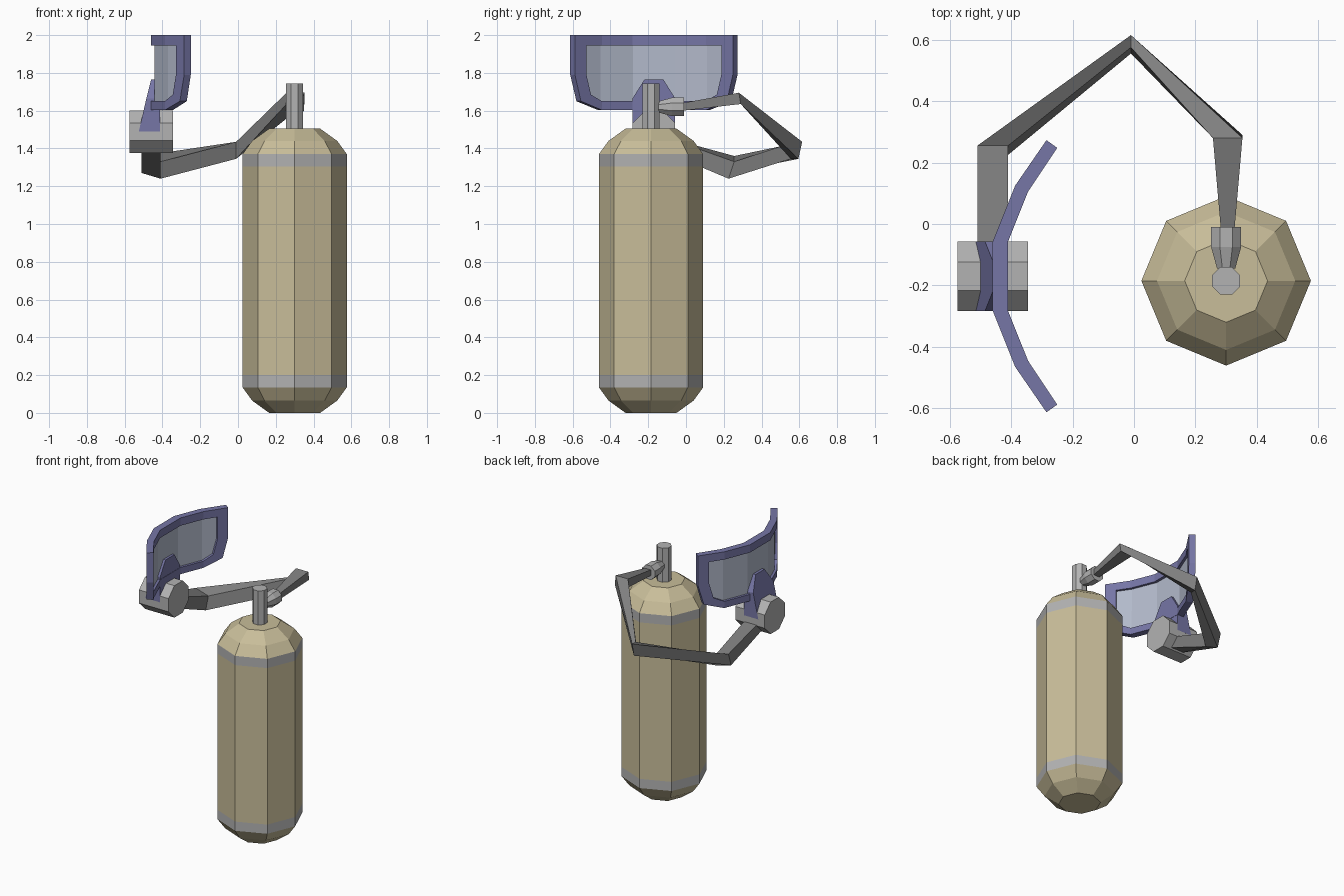
import bpy, bmesh, math
from mathutils import Vector

if "Cube" in bpy.data.objects:
    bpy.data.objects.remove(bpy.data.objects["Cube"], do_unlink=True)


def material(name, rgb):
    m = bpy.data.materials.new(name)
    m.use_nodes = True
    m.diffuse_color = (*rgb, 1)
    m.node_tree.nodes["Principled BSDF"].inputs["Base Color"].default_value = (*rgb, 1)
    return m


TAN = material("tan paint", (.58, .51, .32))
STEEL = material("light steel", (.45, .45, .45))
RUBBER = material("dark grey rubber", (.21, .21, .21))
BLUE = material("slate blue", (.18, .18, .38))
GLASS = material("pale glass", (.45, .49, .60))


def build(name, verts, faces, *mats):
    me = bpy.data.meshes.new(name)
    me.from_pydata([tuple(v) for v in verts], [], faces)
    for m in mats:
        me.materials.append(m)
    bm = bmesh.new()
    bm.from_mesh(me)
    bmesh.ops.recalc_face_normals(bm, faces=bm.faces)
    bm.to_mesh(me)
    bm.free()
    ob = bpy.data.objects.new(name, me)
    bpy.context.collection.objects.link(ob)
    return ob


def loft(name, rings, *mats):
    """Skin a list of equal rings and cap both ends."""
    n, last = len(rings[0]), (len(rings) - 1) * len(rings[0])
    faces = [(k * n + i, k * n + (i + 1) % n, (k + 1) * n + (i + 1) % n, (k + 1) * n + i)
             for k in range(len(rings) - 1) for i in range(n)]
    faces += [tuple(range(n)), tuple(range(last, last + n))]
    return build(name, [v for r in rings for v in r], faces, *mats)


def octagon(centre, radius, u, v, turn=0.0):
    c, u, v = Vector(centre), Vector(u), Vector(v)
    angles = [turn + i * math.pi / 4 for i in range(8)]
    return [c + radius * (u * math.cos(a) + v * math.sin(a)) for a in angles]


X, Y, Z = (1, 0, 0), (0, 1, 0), (0, 0, 1)
FLAT = math.pi / 8
TX, TY = .30, -.185       # tank axis
MY = -.17                 # mask centre line

# Tank with two steel bands
profile = [(.135, 0), (.225, .065), (.276, .135), (.276, .20),
           (.276, 1.305), (.276, 1.37), (.225, 1.44), (.135, 1.505)]
tank = loft("tank", [octagon((TX, TY, z), r, X, Y) for r, z in profile], TAN, STEEL)
for p in tank.data.polygons:
    if .135 < p.center.z < .20 or 1.305 < p.center.z < 1.37:
        p.material_index = 1

# Valve stem and hose connector
loft("valve_stem", [octagon((TX, TY, z), .049, X, Y, FLAT) for z in (1.49, 1.745)], STEEL)
loft("hose_connector", [octagon((TX, y, 1.62), r, X, Z, FLAT)
                        for y, r in ((-.145, .032), (-.075, .053), (-.01, .053))], STEEL)

# Hose: centre, half width and half height of each square section
sections = [((.305, -.02, 1.62), (.022, 0, 0), (0, 0, .02)),
            ((.305, .285, 1.665), (.048, 0, 0), (0, -.005, .03)),
            ((-.01, .585, 1.39), (0, .02, 0), (0, .01, .045)),
            ((-.46, .24, 1.30), (-.05, 0, .015), (0, .015, .045)),
            ((-.46, -.12, 1.425), (-.05, 0, 0), (0, .01, .035))]
rings = []
for c, u, v in sections:
    c, u, v = Vector(c), Vector(u), Vector(v)
    rings.append([c + u + v, c - u + v, c - u - v, c + u - v])
loft("hose", rings, RUBBER)

# Filter canister
loft("filter_canister", [octagon((x, MY, 1.4875), .122, Y, Z, FLAT)
                         for x in (-.575, -.345)], STEEL)

# Bracket joining canister and mask: half width, height, outer x
shape = [(.113, 1.49, -.525), (.113, 1.665, -.485), (.05, 1.765, -.46)]
outline = [(MY + w, z, x) for w, z, x in shape]
outline += [(MY - w, z, x) for w, z, x in reversed(shape)]
loft("mask_bracket", [[(x, y, z) for y, z, x in outline],
                      [(-.412, y, z) for y, z, x in outline]], BLUE)

# Mask plan curve: distance from centre, outer x, then the step to the inner skin
plan = [(0, -.46, .05, 0), (.113, -.46, .05, 0),
        (.295, -.387, .042, -.02), (.443, -.285, .035, -.025)]


def on_mask(t, z, depth):
    s = abs(t)
    for a, b in zip(plan, plan[1:]):
        if s <= b[0]:
            break
    f = (s - a[0]) / (b[0] - a[0])
    x, dx, dt = (a[i] + (b[i] - a[i]) * f for i in (1, 2, 3))
    return (x + dx * depth, MY + math.copysign(s + dt * depth, t), z)


def mirrored(half):
    return half + [(-t, z) for t, z in reversed(half)]


rim = mirrored([(.113, 2), (.295, 2), (.443, 2), (.443, 1.79),
                (.41, 1.65), (.295, 1.603), (.113, 1.603)])
opening = mirrored([(.113, 1.945), (.295, 1.945), (.38, 1.945), (.38, 1.79),
                    (.355, 1.685), (.295, 1.65), (.113, 1.65)])

# Mask frame: closed loop of four skins around the opening
loops = [(rim, 0), (rim, 1), (opening, 1), (opening, 0)]
n = len(rim)
verts = [on_mask(t, z, d) for loop, d in loops for t, z in loop]
faces = [(k * n + i, k * n + (i + 1) % n, (k + 1) % 4 * n + (i + 1) % n, (k + 1) % 4 * n + i)
         for k in range(4) for i in range(n)]
build("mask_frame", verts, faces, BLUE)

# Lens: five flat panes
side = [1, 2, 3, 4, 5]
panes = [(0, 1, 5, 6), side, (0, 6, 7, 13), (7, 8, 12, 13), [13 - i for i in side]]
lens = build("mask_lens", [on_mask(t, z, .5) for t, z in opening], panes, GLASS)
thick = lens.modifiers.new("thickness", "SOLIDIFY")
thick.thickness = .012
thick.offset = 0
